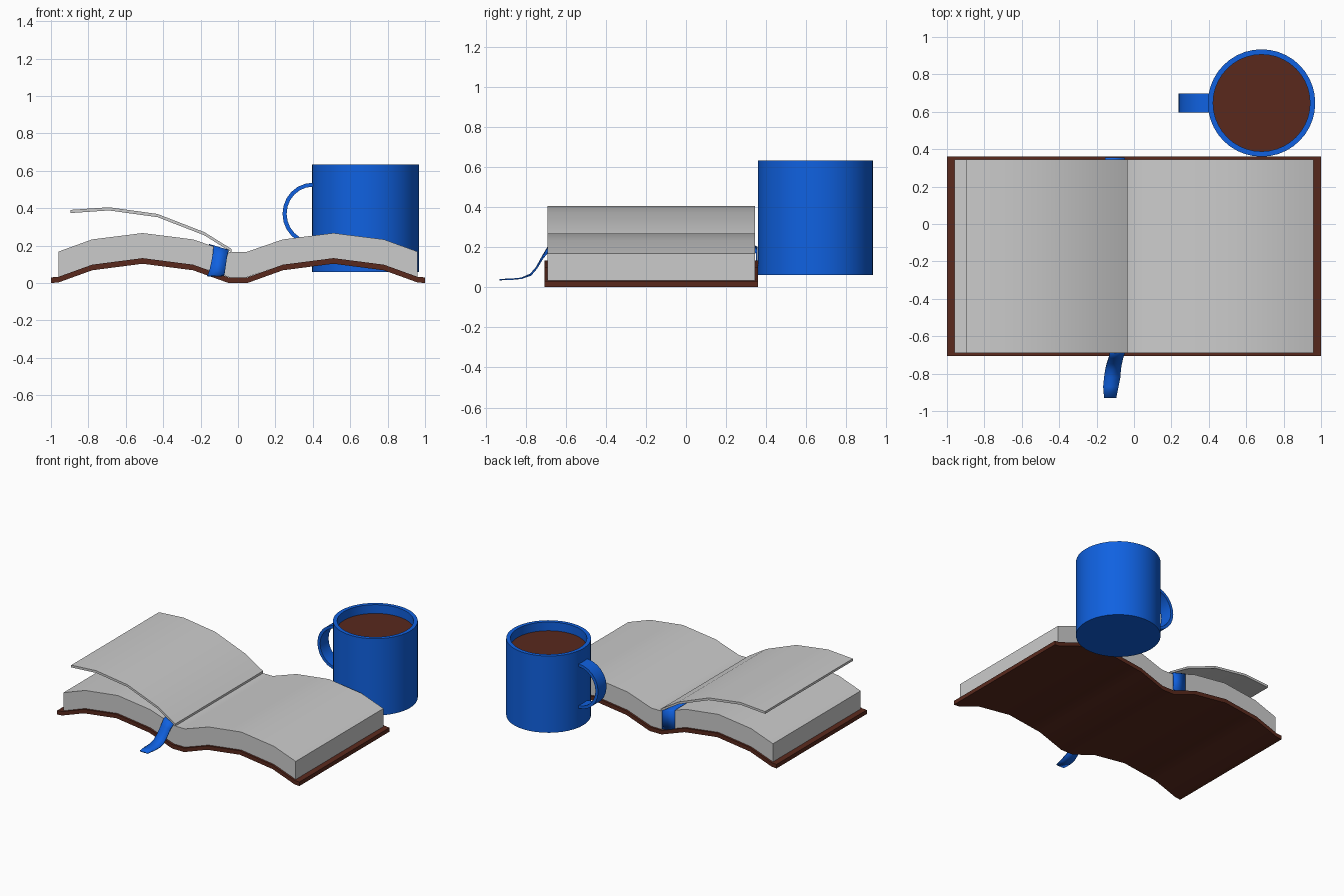
import bpy, bmesh, math

if "Cube" in bpy.data.objects:
    bpy.data.objects.remove(bpy.data.objects["Cube"])

def material(name, rgb):
    m = bpy.data.materials.new(name)
    m.diffuse_color = (*rgb, 1)
    m.use_nodes = True
    m.node_tree.nodes["Principled BSDF"].inputs["Base Color"].default_value = m.diffuse_color
    return m

BLUE = material("blue", (0.005, 0.12, 0.75))
BROWN = material("brown", (0.10, 0.022, 0.012))

def finish(name, bm, mat=None, angle=30):
    bmesh.ops.remove_doubles(bm, verts=bm.verts, dist=1e-5)
    bmesh.ops.recalc_face_normals(bm, faces=bm.faces)
    me = bpy.data.meshes.new(name)
    bm.to_mesh(me)
    bm.free()
    ob = bpy.data.objects.new(name, me)
    bpy.context.collection.objects.link(ob)
    if mat:
        me.materials.append(mat)
    bpy.ops.object.select_all(action='DESELECT')
    ob.select_set(True)
    bpy.context.view_layer.objects.active = ob
    bpy.ops.object.shade_smooth_by_angle(angle=math.radians(angle))
    return ob

def slab(name, lower, upper, y0, y1, mat=None):
    """Solid between two matching xz polylines, extruded along y."""
    bm = bmesh.new()
    rows = [[[bm.verts.new((x, y, z)) for x, z in line] for y in (y0, y1)]
            for line in (lower, upper)]
    (lf, lb), (uf, ub) = rows
    for i in range(len(lower) - 1):
        for a, b in ((lf, lb), (uf, ub), (lf, uf), (lb, ub)):
            bm.faces.new((a[i], a[i + 1], b[i + 1], b[i]))
    for i in (0, -1):
        bm.faces.new((lf[i], lb[i], ub[i], uf[i]))
    return finish(name, bm, mat)

def mirrored(half):
    return [(-x, z) for x, z in reversed(half)] + half

def raised(line, dz):
    return [(x, z + dz) for x, z in line]

def lathe(name, profile, centre, mat, sides=40):
    bm = bmesh.new()
    vs = [bm.verts.new((centre[0] + r, centre[1], z)) for r, z in profile]
    es = [bm.edges.new(p) for p in zip(vs, vs[1:])]
    bmesh.ops.spin(bm, geom=vs + es, cent=(*centre, 0), axis=(0, 0, 1),
                   angle=2 * math.pi, steps=sides)
    return finish(name, bm, mat)

# Open book: cover and page block share one wavy profile
cover = mirrored([(0.05, 0), (0.24, 0.068), (0.51, 0.103), (0.78, 0.068), (0.96, 0.003), (1.0, 0)])
slab("cover", cover, raised(cover, 0.03), -0.705, 0.36, BROWN)
wave = mirrored([(0.045, 0.03), (0.24, 0.097), (0.51, 0.131), (0.78, 0.097), (0.96, 0.032)])
slab("pages", wave, raised(wave, 0.136), -0.69, 0.345)

# Lifted page
leaf = [(-0.895, 0.374), (-0.69, 0.388), (-0.43, 0.352), (-0.18, 0.255), (-0.035, 0.165)]
slab("lifted_page", leaf, raised(leaf, 0.017), -0.69, 0.345)

# Ribbon bookmark: rows of left x, left z, right x, right z, y
ribbon = [(-0.16, 0.038, -0.095, 0.038, -0.93), (-0.165, 0.04, -0.083, 0.04, -0.87),
          (-0.16, 0.045, -0.073, 0.045, -0.82), (-0.153, 0.065, -0.07, 0.06, -0.775),
          (-0.145, 0.10, -0.065, 0.095, -0.745), (-0.135, 0.155, -0.058, 0.145, -0.715),
          (-0.13, 0.198, -0.05, 0.174, -0.69), (-0.155, 0.205, -0.05, 0.174, 0.345),
          (-0.155, 0.20, -0.05, 0.17, 0.353), (-0.155, 0.05, -0.05, 0.04, 0.353)]
bm = bmesh.new()
rows = [(bm.verts.new((a, y, za)), bm.verts.new((b, y, zb))) for a, za, b, zb, y in ribbon]
for p, q in zip(rows, rows[1:]):
    bm.faces.new((p[0], p[1], q[1], q[0]))
rib = finish("ribbon", bm, BLUE, 50)
mod = rib.modifiers.new("thickness", 'SOLIDIFY')
mod.thickness = 0.007
mod.offset = 0

# Mug and coffee
C = (0.682, 0.647)
lathe("mug", [(0, 0.06), (0.287, 0.06), (0.287, 0.633), (0.259, 0.633), (0.259, 0.10), (0, 0.10)], C, BLUE)
lathe("coffee", [(0, 0.54), (0.26, 0.54), (0.26, 0.568), (0, 0.568)], C, BROWN)

# Mug handle: half ring
arc = [math.radians(90 + 180 * i / 12) for i in range(13)]
def ring(rx, rz):
    pts = [(0.40 + rx * math.cos(t), 0.37 + rz * math.sin(t)) for t in arc]
    return [(0.412, pts[0][1])] + pts + [(0.412, pts[-1][1])]
slab("mug_handle", ring(0.14, 0.145), ring(0.162, 0.166), C[1] - 0.05, C[1] + 0.05, BLUE)
